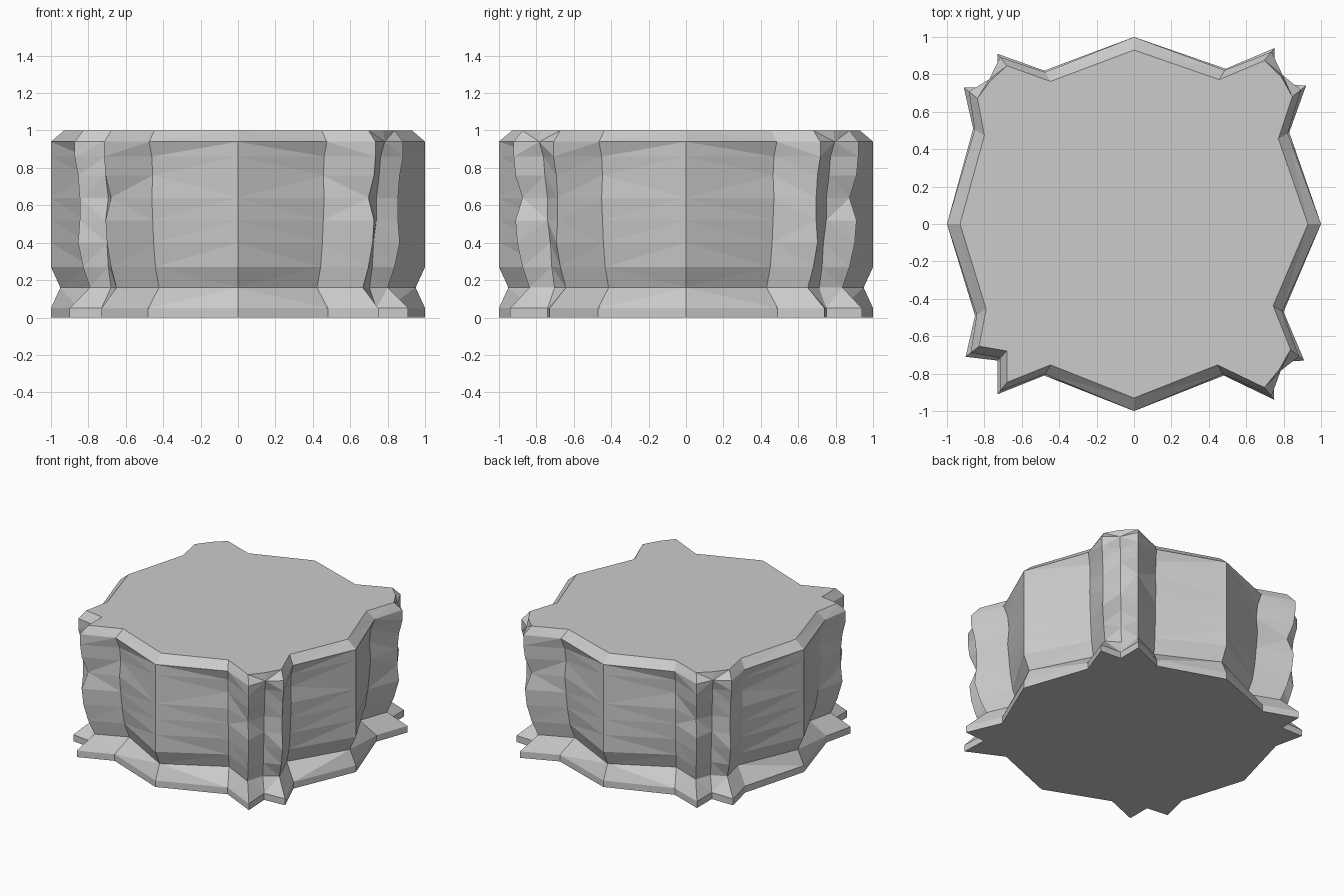
import bpy, bmesh

if "Cube" in bpy.data.objects:
    bpy.data.objects.remove(bpy.data.objects["Cube"])

# Ring heights and radial scale of each kind of outline point at every height
HEIGHTS = [0, .05, .16, .27, .40, .52, .64, .76, .86, .94, 1.0]
SCALES = {
    "rim":    [1, 1, .95, 1, 1, 1, 1, 1, 1, 1, .93],
    "valley": [1, 1, .88, .92, .94, .95, .96, .95, .96, .99, .93],
    "side":   [1, 1, .88, .92, .95, .94, .94, .95, .97, .97, .92],
    "end":    [1, 1, .89, .93, .96, .97, .93, .97, .98, .98, .93],
    "notch":  [1, 1, .95, .97, .98, 1, 1, 1.02, 1.03, 1.06, 1.05],
    "cleft":  [1, 1, .93, .95, .96, .97, .95, .97, .97, .98, .93],
}

# Outline of the base ring, counter-clockwise from +x
OUTLINE = [
    ("rim", 1, 0), ("valley", .83, .49), ("side", .92, .74), ("notch", .75, .75),
    ("end", .75, .94), ("valley", .49, .83), ("rim", 0, 1), ("valley", -.48, .82),
    ("end", -.73, .91), ("notch", -.73, .73), ("side", -.91, .73), ("valley", -.86, .51),
    ("rim", -1, 0), ("valley", -.85, -.49), ("side", -.90, -.71), ("cleft", -.73, -.73),
    ("end", -.73, -.91), ("valley", -.48, -.81), ("rim", 0, -1), ("valley", .48, -.81),
    ("end", .75, -.94), ("notch", .74, -.74), ("side", .91, -.73), ("valley", .80, -.47),
]

# Loft the body through the rings
bm = bmesh.new()
rings = [[bm.verts.new((x * SCALES[k][i], y * SCALES[k][i], z)) for k, x, y in OUTLINE]
         for i, z in enumerate(HEIGHTS)]
n = len(OUTLINE)
walls = []
for low, high in zip(rings, rings[1:]):
    for j in range(n):
        k = (j + 1) % n
        walls.append(bm.faces.new((low[j], low[k], high[k], high[j])))
bmesh.ops.triangulate(bm, faces=walls)

# Flat caps
bm.faces.new(rings[-1])
bm.faces.new(rings[0][::-1])

mesh = bpy.data.meshes.new("faceted_block")
bm.to_mesh(mesh)
bm.free()
block = bpy.data.objects.new("faceted_block", mesh)
bpy.context.collection.objects.link(block)
